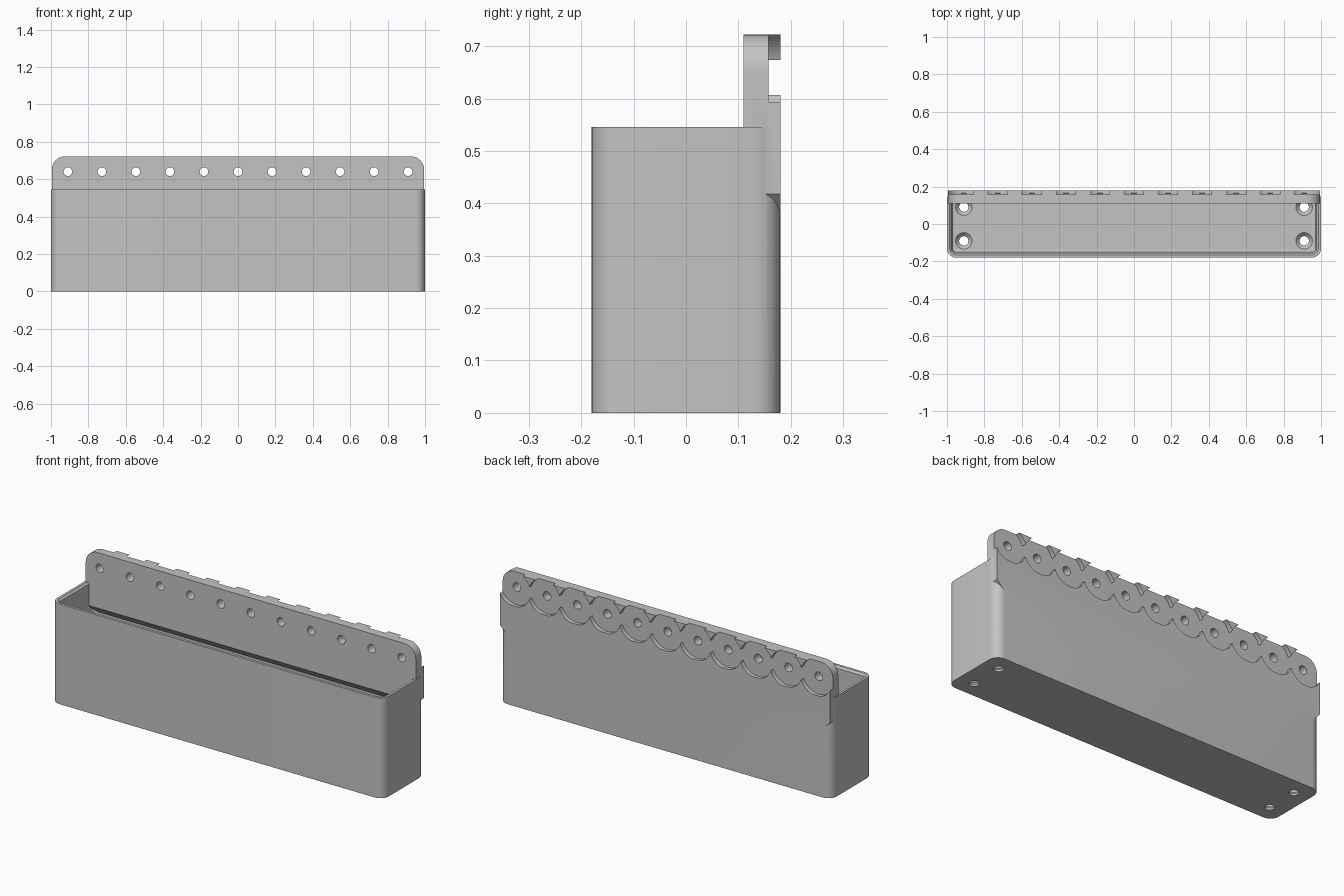
import bpy, bmesh, math
from mathutils import Matrix

if "Cube" in bpy.data.objects:
    bpy.data.objects.remove(bpy.data.objects["Cube"], do_unlink=True)

HALF_X, HALF_Y, RIM_Z = 1.0, 0.18, 0.546
CORNER_R = 0.05
PITCH, HOLE_Z = 0.182, 0.64

grey = bpy.data.materials.new("light_grey")
grey.use_nodes = True
grey.diffuse_color = (0.55, 0.55, 0.55, 1)
grey.node_tree.nodes["Principled BSDF"].inputs["Base Color"].default_value = grey.diffuse_color


def make_object(name, bm):
    bmesh.ops.recalc_face_normals(bm, faces=bm.faces)
    mesh = bpy.data.meshes.new(name)
    bm.to_mesh(mesh)
    bm.free()
    mesh.materials.append(grey)
    obj = bpy.data.objects.new(name, mesh)
    bpy.context.collection.objects.link(obj)
    return obj


def arc(cx, cy, r, start, steps=10):
    """Quarter circle, counter-clockwise from the start angle in degrees."""
    angles = [math.radians(start + 90 * i / steps) for i in range(steps + 1)]
    return [(cx + r * math.cos(a), cy + r * math.sin(a)) for a in angles]


def loft(name, rings):
    """Solid through matching rings of 3D points, capped at both ends."""
    bm = bmesh.new()
    loops = [[bm.verts.new(p) for p in ring] for ring in rings]
    n = len(loops[0])
    for a, b in zip(loops, loops[1:]):
        for i in range(n):
            j = (i + 1) % n
            bm.faces.new((a[i], a[j], b[j], b[i]))
    bm.faces.new(loops[0][::-1])
    bm.faces.new(loops[-1])
    return make_object(name, bm)


def rounded_block(name, levels):
    """Rounded rectangle lofted through (inset, height) levels."""
    rings = []
    for inset, z in levels:
        r = max(CORNER_R - inset, 0.012)
        cx, cy = HALF_X - inset - r, HALF_Y - inset - r
        pts = (arc(cx, cy, r, 0) + arc(-cx, cy, r, 90)
               + arc(-cx, -cy, r, 180) + arc(cx, -cy, r, 270))
        rings.append([(x, y, z) for x, y in pts])
    return loft(name, rings)


def cone(name, r1, r2, start, end, along_y=False, segments=48):
    """Round cutter from start to end along z, or along y."""
    bm = bmesh.new()
    bmesh.ops.create_cone(bm, cap_ends=True, segments=segments, radius1=r1,
                          radius2=r2, depth=abs(end - start))
    mid = (start + end) / 2
    bm.transform(Matrix.Translation((0, 0, mid)))
    if along_y:
        bm.transform(Matrix.Rotation(-math.pi / 2, 4, "X"))
    return make_object(name, bm)


def combine(target, other, operation="DIFFERENCE"):
    mod = target.modifiers.new("combine", "BOOLEAN")
    mod.object, mod.operation, mod.solver = other, operation, "EXACT"
    bpy.ops.object.select_all(action="DESELECT")
    bpy.context.view_layer.objects.active = target
    target.select_set(True)
    bpy.ops.object.modifier_apply(modifier=mod.name)
    bpy.data.objects.remove(other, do_unlink=True)


# Open bin with a chamfered rim and an inner floor fillet
bin_body = rounded_block("wall_bin", [(0, 0), (0, RIM_Z)])
cavity = rounded_block("cavity", [(0.04, 0.03), (0.029, 0.034), (0.024, 0.046),
                                  (0.024, RIM_Z - 0.01), (0.014, RIM_Z), (0.014, 0.6)])
combine(bin_body, cavity)

# Mounting plate: rounded upper corners, chamfered lower corners
side = arc(0.925, 0.652, 0.07, 0)
outline = [(0.95, 0.373), (0.995, 0.418)] + side
outline += [(-x, z) for x, z in reversed(outline)]
plate = loft("mounting_plate", [[(x, y, z) for x, z in outline] for y in (0.11, HALF_Y)])

# Sloped underside where the plate meets the inner back wall
wedge = [(0.1, 0.35), (0.1, 0.43), (0.18, 0.35)]
combine(plate, loft("wedge", [[(x, y, z) for y, z in wedge] for x in (-1.1, 1.1)]))

# Row of screw holes, each in a round recess on the back
for i in range(-5, 6):
    for radius, start in ((0.097, 0.157), (0.023, 0.05)):
        cutter = cone("cutter", radius, radius, start, 0.3, along_y=True)
        cutter.data.transform(Matrix.Translation((i * PITCH, 0, HOLE_Z)))
        combine(plate, cutter)

combine(bin_body, plate, "UNION")

# Countersunk drain holes in the floor
for sx in (-1, 1):
    for sy in (-1, 1):
        for r1, r2, z1, z2 in ((0.025, 0.025, -0.1, 0.1), (0.025, 0.046, 0.01, 0.032)):
            cutter = cone("cutter", r1, r2, z1, z2)
            cutter.data.transform(Matrix.Translation((sx * 0.91, sy * 0.09, 0)))
            combine(bin_body, cutter)

bpy.ops.object.select_all(action="DESELECT")
bpy.context.view_layer.objects.active = bin_body
bin_body.select_set(True)
bpy.ops.object.shade_smooth_by_angle(angle=math.radians(30))
